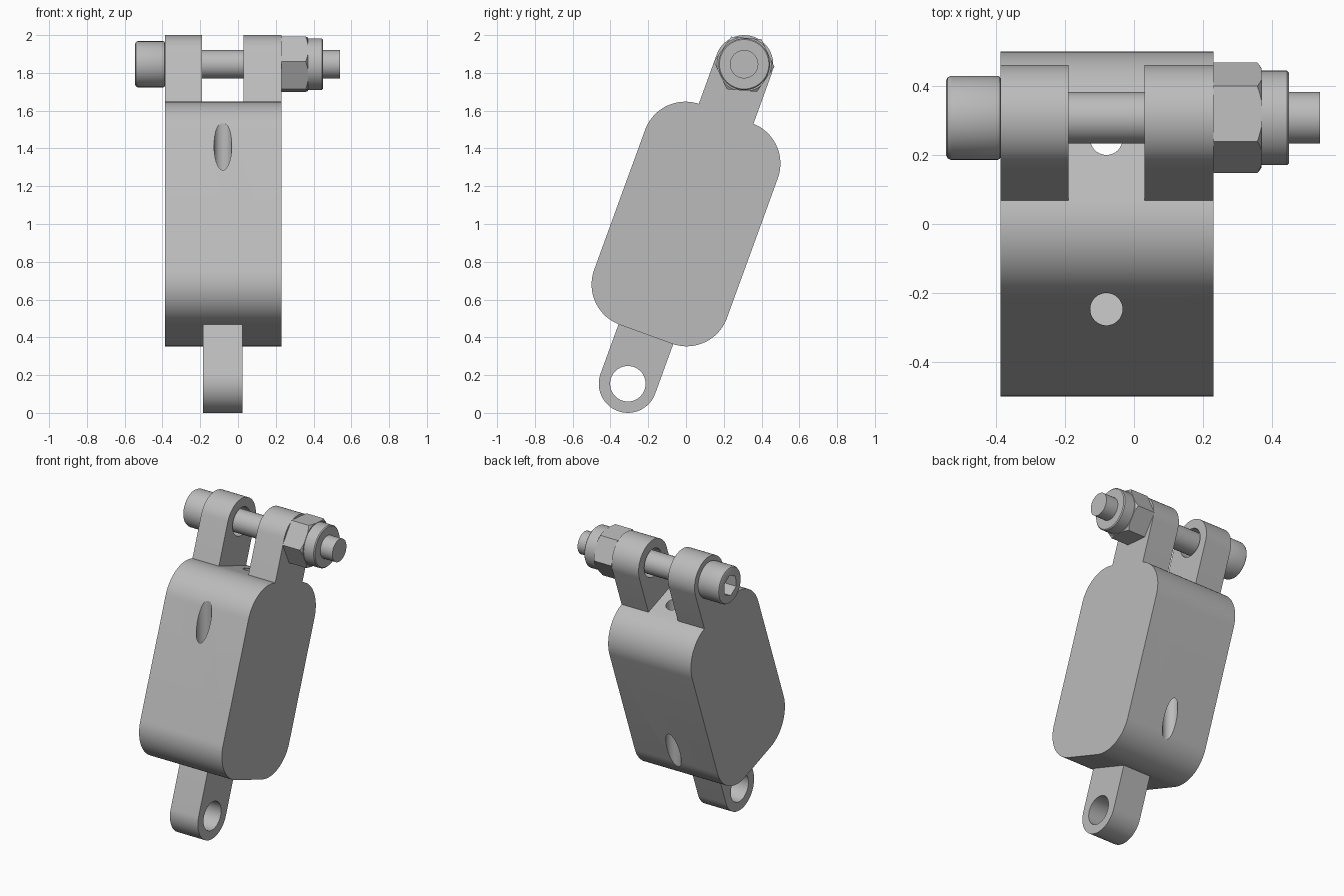
import bpy, bmesh
from math import sin, cos, pi, radians

old = bpy.data.objects.get("Cube")
if old:
    bpy.data.objects.remove(old, do_unlink=True)

TILT = radians(20)
MID_X = -0.08            # centre of the lower eye and drilled holes
LEFT, RIGHT = -0.387, 0.23
PIN = 0.9                # pin distance from the body centre, along the tilt
PIN_Y, PIN_Z = PIN * sin(TILT), 1 + PIN * cos(TILT)

steel = bpy.data.materials.new("grey steel")
steel.use_nodes = True
steel.diffuse_color = (0.5, 0.5, 0.5, 1)
steel.node_tree.nodes["Principled BSDF"].inputs["Base Color"].default_value = (0.5, 0.5, 0.5, 1)


def arc(cy, cz, r, start, end, steps):
    angles = [radians(start + (end - start) * i / steps) for i in range(steps + 1)]
    return [(cy + r * cos(a), cz + r * sin(a)) for a in angles]


def circle(cy, cz, r, sides=48, turn=0):
    return arc(cy, cz, r, turn, turn + 360, sides)[:-1]


def loft(name, rings, tilted=False):
    """Join rings of (x, outline) into a closed solid."""
    bm = bmesh.new()
    loops = [[bm.verts.new((x, y, z)) for y, z in pts] for x, pts in rings]
    n = len(loops[0])
    for a, b in zip(loops, loops[1:]):
        for i in range(n):
            j = (i + 1) % n
            bm.faces.new((a[i], a[j], b[j], b[i]))
    bm.faces.new(loops[0])
    bm.faces.new(loops[-1])
    bmesh.ops.recalc_face_normals(bm, faces=bm.faces)
    mesh = bpy.data.meshes.new(name)
    bm.to_mesh(mesh)
    bm.free()
    mesh.materials.append(steel)
    ob = bpy.data.objects.new(name, mesh)
    bpy.context.collection.objects.link(ob)
    if tilted:
        ob.rotation_euler.x = -TILT
        ob.location.z = 1
    else:
        ob.location = (0, PIN_Y, PIN_Z)
    return ob


def prism(name, outline, x0, x1, tilted=False):
    return loft(name, [(x0, outline), (x1, outline)], tilted)


def lathe(name, profile):
    return loft(name, [(x, circle(0, 0, r)) for x, r in profile])


def select(ob):
    bpy.ops.object.select_all(action='DESELECT')
    ob.select_set(True)
    bpy.context.view_layer.objects.active = ob


def combine(ob, tool, operation='DIFFERENCE'):
    tool.hide_render = True
    mod = ob.modifiers.new("cut", 'BOOLEAN')
    mod.object, mod.operation, mod.solver = tool, operation, 'EXACT'
    select(ob)
    bpy.ops.object.modifier_apply(modifier=mod.name)
    bpy.data.objects.remove(tool, do_unlink=True)


def smooth(ob):
    select(ob)
    bpy.ops.object.shade_smooth_by_angle(angle=radians(25))


# Rounded block body
HALF_W, HALF_H, R = 0.374, 0.621, 0.227
w, h = HALF_W - R, HALF_H - R
outline = []
for k, (sy, sz) in enumerate([(1, 1), (-1, 1), (-1, -1), (1, -1)]):
    outline += arc(sy * w, sz * h, R, 90 * k, 90 * k + 90, 20)
body = prism("body", outline, LEFT, RIGHT, True)

# Two holes drilled through the rounded corners, along the body
for side in (-1, 1):
    drill = prism("drill", circle(0, 0, 0.047, 32), -1, 1, True)
    drill.rotation_euler = (-TILT, pi / 2, 0)
    drill.location = (MID_X, side * 0.263 * cos(TILT), 1 - side * 0.263 * sin(TILT))
    combine(body, drill)
smooth(body)


# Eyes: a straight tab with a round pierced end
def eye(name, x0, x1, sign):
    tab = arc(0, sign * PIN, 0.154, 0, sign * 180, 32)
    tab += [(-0.154, sign * HALF_H), (0.154, sign * HALF_H)]
    ob = prism(name, tab, x0, x1, True)
    combine(ob, prism("drill", circle(0, sign * PIN, 0.094), -1, 1, True))
    smooth(ob)


eye("lower_eye", MID_X - 0.104, MID_X + 0.104, -1)
eye("right_upper_lug", LEFT, -0.19, 1)
eye("left_upper_lug", 0.03, RIGHT, 1)

# Bolt with a round socket head
smooth(lathe("bolt_shaft", [(LEFT - 0.01, 0.075), (0.54, 0.075)]))
head = lathe("bolt_head", [(-0.545, 0.108), (-0.541, 0.117), (-0.531, 0.122),
                           (-0.396, 0.122), (-0.389, 0.119), (LEFT, 0.114)])
combine(head, prism("socket", circle(0, 0, 0.07, 6, 25), -0.6, -0.46))
smooth(head)

# Hex nut with chamfered outer corners, and its locking collar
nut = prism("hex_nut", circle(0, 0, 0.161, 6, -5), RIGHT, 0.37)
combine(nut, lathe("chamfer", [(RIGHT - 0.1, 0.2), (0.33, 0.2), (0.38, 0.13)]), 'INTERSECT')
smooth(nut)
smooth(lathe("nut_collar", [(0.36, 0.137), (0.444, 0.137), (0.45, 0.131)]))
